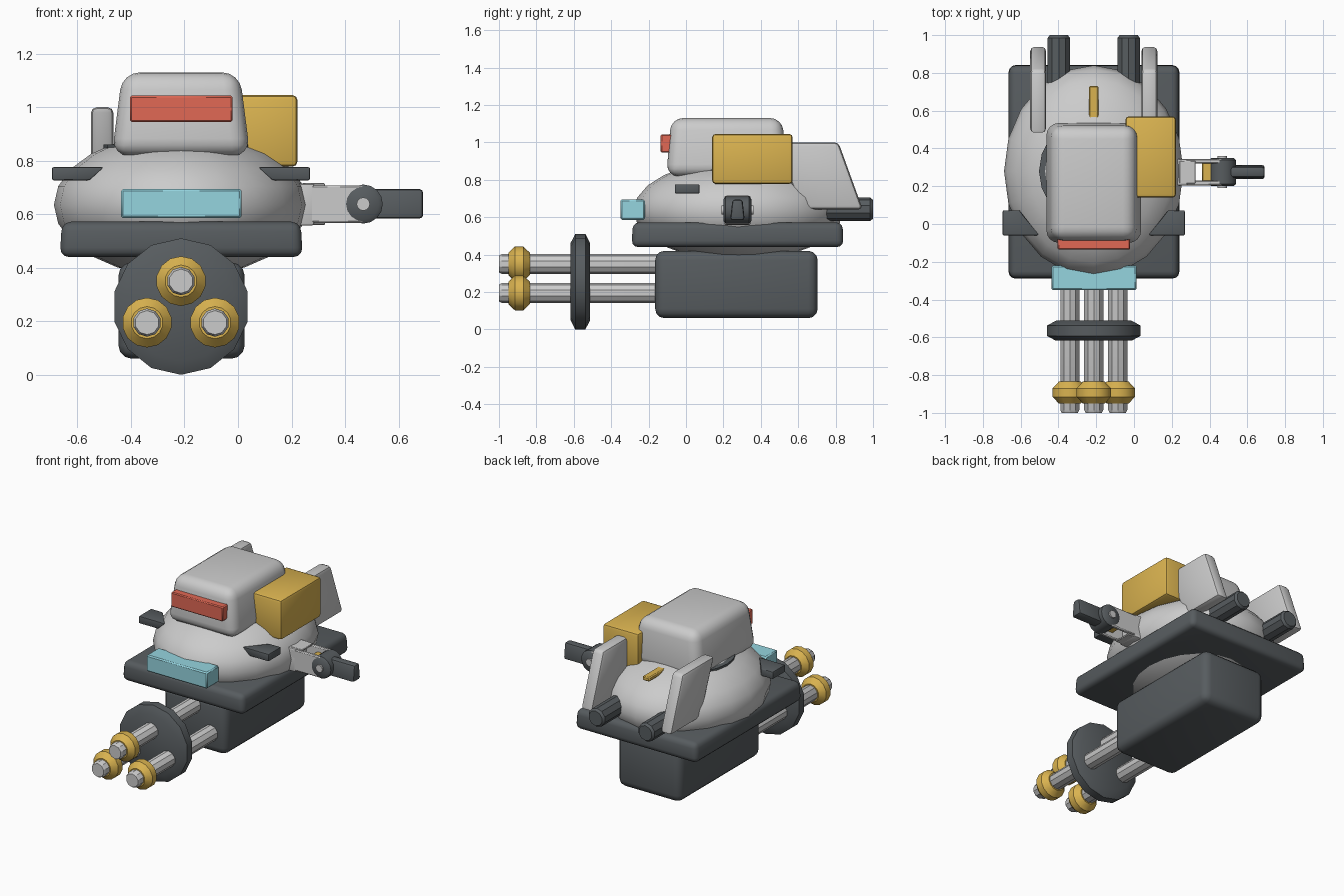
import bpy, bmesh, math
from mathutils import Vector

if "Cube" in bpy.data.objects:
    bpy.data.objects.remove(bpy.data.objects["Cube"])

CX = -0.213  # centre line of the body


def material(name, color):
    m = bpy.data.materials.new(name)
    m.diffuse_color = (*color, 1)
    m.use_nodes = True
    m.node_tree.nodes["Principled BSDF"].inputs["Base Color"].default_value = m.diffuse_color
    return m


DARK = material("dark", (0.095, 0.107, 0.115))
GOLD = material("gold", (0.70, 0.45, 0.08))
RED = material("red", (0.75, 0.14, 0.09))
CYAN = material("cyan", (0.30, 0.66, 0.74))


def finish(name, bm, mat=None, bevel=0, segments=2, angle=40):
    bmesh.ops.recalc_face_normals(bm, faces=bm.faces)
    me = bpy.data.meshes.new(name)
    bm.to_mesh(me)
    bm.free()
    ob = bpy.data.objects.new(name, me)
    bpy.context.collection.objects.link(ob)
    if mat:
        me.materials.append(mat)
    if bevel:
        mod = ob.modifiers.new("bevel", 'BEVEL')
        mod.width, mod.segments = bevel, segments
    bpy.ops.object.select_all(action='DESELECT')
    ob.select_set(True)
    bpy.context.view_layer.objects.active = ob
    if bevel:
        bpy.ops.object.modifier_apply(modifier="bevel")
    bpy.ops.object.shade_smooth_by_angle(angle=math.radians(angle))
    return ob


def box(name, x, y, z, mat=None, bevel=0.015, segments=2, top=(0, 0)):
    """Box from ranges; top = how far the upper edges move inward in x and y."""
    bm = bmesh.new()
    bmesh.ops.create_cube(bm, size=1)
    for v in bm.verts:
        sx, sy, sz = (1 if c > 0 else -1 for c in v.co)
        v.co = Vector((x[sx > 0], y[sy > 0], z[sz > 0]))
        if sz > 0:
            v.co.x -= sx * top[0]
            v.co.y -= sy * top[1]
    return finish(name, bm, mat, bevel, segments)


def lathe_y(name, x, z, profile, sides, mat=None, angle=40):
    """Turned part along y from (y, radius) points, ends capped."""
    bm = bmesh.new()
    rings = [[bm.verts.new((x + r * math.sin(2 * math.pi * i / sides), y,
                            z + r * math.cos(2 * math.pi * i / sides)))
              for i in range(sides)] for y, r in profile]
    for a, b in zip(rings, rings[1:]):
        for i in range(sides):
            j = (i + 1) % sides
            bm.faces.new((a[i], a[j], b[j], b[i]))
    bm.faces.new(rings[0])
    bm.faces.new(rings[-1])
    return finish(name, bm, mat, angle=angle)


def prism(name, low, high, mat=None, bevel=0.01):
    """Solid between two matching outlines."""
    bm = bmesh.new()
    a = [bm.verts.new(p) for p in low]
    b = [bm.verts.new(p) for p in high]
    bm.faces.new(a)
    bm.faces.new(b)
    for i in range(len(a)):
        j = (i + 1) % len(a)
        bm.faces.new((a[i], a[j], b[j], b[i]))
    return finish(name, bm, mat, bevel)


# Flattened ellipsoid hull
bm = bmesh.new()
bmesh.ops.create_uvsphere(bm, u_segments=20, v_segments=12, radius=1)
for v in bm.verts:
    v.co = Vector((CX + 0.475 * v.co.x, 0.28 + 0.56 * v.co.y, 0.635 + 0.27 * v.co.z))
finish("hull", bm, angle=60)

# Collar under the cabin
bm = bmesh.new()
bmesh.ops.create_cone(bm, cap_ends=True, segments=20, radius1=0.29, radius2=0.29, depth=0.15)
bmesh.ops.translate(bm, verts=bm.verts, vec=(CX, 0.28, 0.785))
finish("cabin_collar", bm, DARK)

# Base plate and gun housing
box("base_plate", (-0.666, 0.242), (-0.29, 0.842), (0.44, 0.572), DARK, 0.035, 3, (0.008, 0.005))
box("gun_housing", (-0.447, 0.025), (-0.165, 0.704), (0.06, 0.42), DARK, 0.05, 3)

# Cabin with visor, front window, side pack
box("cabin", (-0.472, 0.046), (-0.105, 0.54), (0.818, 1.13), None, 0.065, 4, (0.04, 0.025))
box("visor", (-0.404, -0.02), (-0.135, -0.06), (0.945, 1.043), RED, 0.006, 1)
box("front_window", (-0.437, 0.014), (-0.35, -0.22), (0.585, 0.695), CYAN, 0.008, 1)
box("side_pack", (-0.045, 0.222), (0.14, 0.57), (0.778, 1.045), GOLD, 0.018)
box("rear_tab", (-0.238, -0.187), (0.45, 0.73), (0.838, 0.866), GOLD, 0.006, 1)

# Mirrored parts: side fins, rear fins, exhausts
for side, s in (("left", -1), ("right", 1)):
    low = [(0.482, -0.06), (0.482, 0.072), (0.39, 0.072), (0.34, -0.06)]
    high = [(0.482, -0.06), (0.482, 0.072), (0.395, 0.072), (0.285, -0.06)]
    prism(side + "_side_fin", [(CX + s * x, y, 0.727) for x, y in low],
          [(CX + s * x, y, 0.776) for x, y in high], DARK, 0.006)
    outline = [(0.475, 1.0), (0.815, 1.0), (0.945, 0.642), (0.62, 0.642)]
    prism(side + "_rear_fin", [(CX + s * 0.252, y, z) for y, z in outline],
          [(CX + s * 0.337, y, z) for y, z in outline], None, 0.022)
    lathe_y(side + "_exhaust", CX + s * 0.185, 0.642,
            [(0.70, 0.062), (0.985, 0.062), (1.0, 0.05)], 10, DARK, 30)

# Rotary gun: three barrels with muzzle rings and a clamp disc
for i, (x, z) in enumerate(((CX, 0.35), (CX - 0.127, 0.195), (CX + 0.127, 0.195))):
    lathe_y(f"barrel_{i + 1}", x, z, [(-1.0, 0.045), (-0.985, 0.053), (-0.1, 0.053)], 10, None, 30)
    lathe_y(f"muzzle_ring_{i + 1}", x, z,
            [(-0.95, 0.06), (-0.915, 0.093), (-0.87, 0.093), (-0.835, 0.06)], 14, GOLD)
lathe_y("clamp_disc", CX, 0.255,
        [(-0.618, 0.205), (-0.592, 0.255), (-0.538, 0.255), (-0.512, 0.205)], 14, DARK)

# Side arm: mount, two cheek plates, spacer, hub with pin, forearm
AY, AZ = 0.275, 0.638
box("arm_mount", (0.16, 0.285), (0.205, 0.345), (0.558, 0.714), None, 0.008)
for i, s in enumerate((-1, 1)):
    y = sorted((AY + s * 0.045, AY + s * 0.07))
    box(f"arm_cheek_{i + 1}", (0.24, 0.475), y, (0.568, 0.708), None, 0.006, 1)
    z = sorted((AZ + s * 0.066, AZ + s * 0.078))
    box(f"arm_strip_{i + 1}", (0.24, 0.325), (0.215, 0.335), z, None, 0.003, 1)
box("arm_spacer", (0.36, 0.44), (0.225, 0.325), (0.60, 0.676), GOLD, 0.006, 1)
lathe_y("arm_hub", 0.468, AZ, [(0.2, 0.058), (0.212, 0.073), (0.338, 0.073), (0.35, 0.058)], 16, DARK)
lathe_y("arm_pin", 0.468, AZ, [(0.19, 0.025), (0.36, 0.025)], 12)
box("forearm", (0.47, 0.692), (0.236, 0.314), (0.584, 0.694), DARK, 0.014, 2, (0, 0.012))
